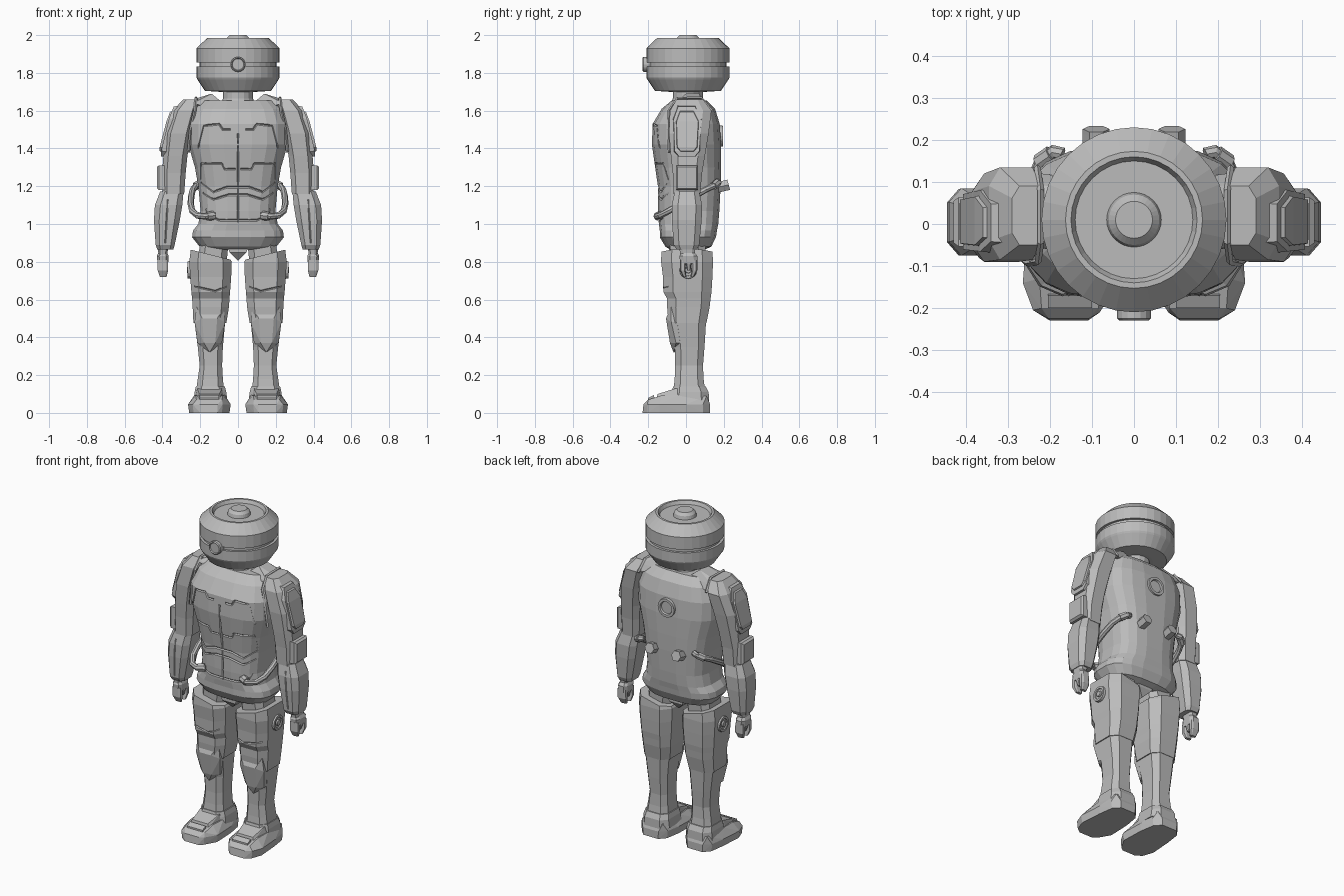
import bpy, bmesh, math
from mathutils import Vector, Matrix
from mathutils.bvhtree import BVHTree

grey = bpy.data.materials.new("mid_grey")
grey.diffuse_color = (0.5, 0.5, 0.5, 1)


def finish(name, bm):
    bmesh.ops.remove_doubles(bm, verts=bm.verts, dist=0.0002)
    bmesh.ops.recalc_face_normals(bm, faces=bm.faces)
    me = bpy.data.meshes.new(name)
    bm.to_mesh(me)
    bm.free()
    me.materials.append(grey)
    ob = bpy.data.objects.new(name, me)
    bpy.context.collection.objects.link(ob)
    return ob


def skin(name, rings):
    """Join rings of equal point count and cap both ends."""
    bm = bmesh.new()
    vs = [[bm.verts.new(p) for p in r] for r in rings]
    n = len(vs[0])
    for a, b in zip(vs, vs[1:]):
        for i in range(n):
            bm.faces.new((a[i], a[(i + 1) % n], b[(i + 1) % n], b[i]))
    bm.faces.new(vs[0])
    bm.faces.new(vs[-1])
    return finish(name, bm)


def loft(name, sections, n=8, e=3.2, tilt=0):
    """Sections (z, x0, x1, y0, y1), rounded-square outline; the last ring may tilt."""
    rings = []
    for k, (z, x0, x1, y0, y1) in enumerate(sections):
        cx, cy, hx, hy = (x0 + x1) / 2, (y0 + y1) / 2, (x1 - x0) / 2, (y1 - y0) / 2
        ring = []
        t = tilt if k == len(sections) - 1 else 0
        ks = 1 / math.cos(math.pi / n) if n == 8 else 1
        for i in range(n):
            a = 2 * math.pi * (i + 0.5) / n
            c, s = math.cos(a), math.sin(a)
            u = math.copysign(abs(c) ** (2 / e), c) * ks
            v = math.copysign(abs(s) ** (2 / e), s) * ks
            u, v = max(-1, min(1, u)), max(-1, min(1, v))
            ring.append((cx + hx * u, cy + hy * v, z + t * hx * u))
        rings.append(ring)
    return skin(name, rings)


def tube(name, path, r, n=8, ref=(0, 0, 1)):
    path = [Vector(p) for p in path]
    rings = []
    for i, p in enumerate(path):
        t = (path[min(i + 1, len(path) - 1)] - path[max(i - 1, 0)]).normalized()
        a = t.cross(Vector(ref)).normalized()
        b = t.cross(a)
        rings.append([p + r * (a * math.cos(2 * math.pi * k / n) + b * math.sin(2 * math.pi * k / n))
                      for k in range(n)])
    return skin(name, rings)


def lathe(name, profile, n=32, loc=(0, 0, 0), rot=None):
    ob = skin(name, [[(max(r, 0.001) * math.cos(2 * math.pi * i / n),
                       max(r, 0.001) * math.sin(2 * math.pi * i / n), z) for i in range(n)]
                     for r, z in profile])
    m = Matrix.Translation(loc)
    if rot:
        m = m @ Matrix.Rotation(math.radians(rot[0]), 4, rot[1])
    ob.data.transform(m)
    return ob


def hull(name, pts):
    bm = bmesh.new()
    for p in pts:
        bm.verts.new(p)
    out = bmesh.ops.convex_hull(bm, input=bm.verts)
    junk = [g for g in out["geom_interior"] if isinstance(g, bmesh.types.BMVert)]
    bmesh.ops.delete(bm, geom=junk, context="VERTS")
    return finish(name, bm)


def mirror(ob):
    me = ob.data.copy()
    me.transform(Matrix.Scale(-1, 4, (1, 0, 0)))
    me.flip_normals()
    ob.name, base = "left_" + ob.name, ob.name
    bpy.context.collection.objects.link(bpy.data.objects.new("right_" + base, me))


def groove(ob, pts, r=0.006):
    """Cut a panel line given as (x, z) points, projected from the front."""
    bm = bmesh.new()
    bm.from_mesh(ob.data)
    tree = BVHTree.FromBMesh(bm)
    bm.free()
    path = []
    for a, b in zip(pts, pts[1:]):
        for k in range(4):
            path.append(Vector(a).lerp(Vector(b), k / 4))
    path.append(Vector(pts[-1]))
    hits = [tree.ray_cast(Vector((p.x, -2, p.y)), Vector((0, 1, 0)))[0] for p in path]
    hits = [h for h in hits if h]
    if len(hits) < 2:
        return
    cutter = tube("groove_cutter", hits, r, 4, (0, 1, 0))
    cutter.hide_render = True
    mod = ob.modifiers.new("cut", "BOOLEAN")
    mod.operation, mod.solver, mod.object = "DIFFERENCE", "EXACT", cutter
    dg = bpy.context.evaluated_depsgraph_get()
    me = bpy.data.meshes.new_from_object(ob.evaluated_get(dg))
    ob.modifiers.remove(mod)
    if len(me.polygons) >= 20:
        ob.data = me
    bpy.data.objects.remove(cutter)


# Head, lens and neck
lathe("head", [(0, 1.70), (.1, 1.70), (.175, 1.705), (.215, 1.765), (.22, 1.775), (.22, 1.835),
               (.205, 1.835), (.205, 1.855), (.22, 1.855), (.22, 1.93), (.163, 1.985), (.15, 1.985),
               (.14, 1.965), (.065, 1.965), (.06, 1.985), (.044, 2.0), (0, 2.0)], 32, (0, .01, 0))
lathe("lens", [(0, 0), (.04, 0), (.04, .035), (.034, .04), (.03, .034), (0, .034)], 16,
      (0, -.19, 1.845), (90, "X"))
lathe("neck", [(.095, 1.62), (.08, 1.665), (.08, 1.71)], 16, (0, .01, 0))

# Torso with cut panel lines
torso = loft("torso", [(z, -h, h, f, b) for z, h, f, b in [
    (.865, .16, -.085, .10), (.88, .205, -.11, .135), (.93, .245, -.14, .16), (.965, .24, -.14, .165),
    (1.0, .212, -.145, .172), (1.07, .2, -.15, .178), (1.2, .212, -.15, .185), (1.3, .23, -.165, .187),
    (1.42, .265, -.182, .187), (1.53, .265, -.178, .18), (1.61, .235, -.13, .155),
    (1.655, .19, -.075, .11)]], 20, 2.9)
for half in [[(.195, 1.22), (.13, 1.17), (.06, 1.195), (0, 1.195)],
             [(.185, 1.165), (.13, 1.13), (.05, 1.155), (0, 1.155)],
             [(.17, 1.08), (.16, 1.05), (.1, 1.02), (0, 1.02)]]:
    groove(torso, half + [(-x, z) for x, z in half[-2::-1]])
groove(torso, [(0, 1.01), (0, 1.48)])
for s in (1, -1):
    groove(torso, [(s * x, z) for x, z in [(.012, 1.29), (.07, 1.29), (.085, 1.32), (.195, 1.32), (.195, 1.235)]])
    groove(torso, [(s * x, z) for x, z in [(.04, 1.5), (.08, 1.5), (.1, 1.53), (.18, 1.52), (.21, 1.4)]])

hull("crotch", [(x, y, z) for y in (-.09, .1) for x, z in [(-.06, .9), (.06, .9), (.045, .85), (-.045, .85)]]
     + [(0, -.05, .805), (0, .07, .805)])
lathe("back_ring", [(0, 0), (.058, 0), (.055, .03), (.04, .03), (.036, .02), (0, .02)], 24,
      (0, .165, 1.465), (-90, "X"))

side = []   # parts built for +x, mirrored at the end

# Shoulder yoke, back knob, hose and its end fittings
side.append(hull("shoulder_yoke", [(.08, -.03, 1.64), (.08, .1, 1.64), (.14, 0, 1.69), (.14, .07, 1.69),
                                   (.24, -.06, 1.64), (.24, .1, 1.64), (.22, 0, 1.665), (.22, .07, 1.665),
                                   (.1, -.05, 1.6), (.22, .12, 1.6)]))
side.append(tube("back_knob", [(.09, .15, 1.19), (.09, .215, 1.205), (.09, .226, 1.208)], .032, 6))
side.append(tube("hose", [(.12, -.14, 1.045), (.17, -.155, 1.04), (.215, -.135, 1.045), (.243, -.09, 1.07),
                          (.25, -.03, 1.105), (.248, .04, 1.145), (.24, .1, 1.18), (.22, .15, 1.205),
                          (.19, .172, 1.22), (.17, .165, 1.225)], .017))
side.append(tube("hose_front_fitting", [(.13, -.135, 1.045), (.165, -.15, 1.041)], .024))
side.append(tube("hose_back_fitting", [(.225, .145, 1.2), (.195, .166, 1.218)], .022))

# Arm
side.append(loft("upper_arm", [(1.16, .285, .40, -.065, .075), (1.27, .277, .402, -.07, .085),
                               (1.36, .268, .395, -.08, .10), (1.48, .245, .385, -.09, .12),
                               (1.60, .215, .345, -.085, .135), (1.66, .205, .29, -.05, .09)]))
side.append(tube("shoulder_seam", [(.262, -.088, 1.38), (.25, -.094, 1.5), (.228, -.09, 1.6),
                                   (.222, -.045, 1.665), (.222, .08, 1.668), (.23, .135, 1.6)], .008, 4, (1, 0, 0)))
outline = [(-.045, 1.63), (.05, 1.63), (.085, 1.56), (.075, 1.38), (.05, 1.35), (-.04, 1.35),
           (-.065, 1.38), (-.07, 1.56)]


def arm_x(z):
    return .395 if z < 1.4 else .395 - (z - 1.4) ** 1.4 * .55


def pad(name, k, x_in, x_out, k2):
    return hull(name, [(arm_x(1.49 + (z - 1.49) * f) + d, .008 + (y - .008) * f, 1.49 + (z - 1.49) * f)
                       for f, d in ((k, x_in), (k2, x_out)) for y, z in outline])


side.append(pad("shoulder_pad", 1, -.03, .012, .94))
side.append(pad("shoulder_pad_inset", .8, 0, .02, .74))
side.append(hull("arm_plate", [(x, .005 + y * k, 1.245 + z * k) for x, k in ((.38, 1), (.418, 1), (.43, .85))
                               for y in (-.058, .058) for z in (-.066, .066)]))
side.append(loft("elbow", [(1.13, .3, .40, -.05, .06), (1.19, .295, .395, -.055, .065)]))
forearm = loft("forearm", [(.865, .342, .428, -.05, .058), (.89, .335, .436, -.065, .07),
                           (1.02, .308, .445, -.075, .083), (1.10, .295, .44, -.075, .085),
                           (1.172, .288, .412, -.06, .07)])
groove(forearm, [(.385, .9), (.372, 1.13)], .004)
side.append(forearm)
side.append(loft("wrist", [(.83, .375, .42, -.03, .045), (.875, .37, .425, -.035, .05)]))
side.append(loft("palm", [(.79, .37, .425, -.03, .06), (.83, .367, .43, -.035, .06), (.85, .375, .42, -.025, .045)]))
for nm, y, z0 in (("front_finger", -.018, .72), ("back_finger", .045, .72), ("middle_finger", .014, .755)):
    dy = .012 if nm == "front_finger" else -.012 if nm == "back_finger" else 0
    side.append(loft(nm, [(z0, .378, .414, y + dy - .009, y + dy + .009), (z0 + .035, .37, .425, y - .015, y + .015),
                          (.81, .372, .425, y - .015, y + .015)]))

# Leg
side.append(loft("hip_joint", [(.8, .06, .215, -.08, .1), (.9, .05, .2, -.085, .105)]))
thigh = loft("thigh", [(.475, .062, .236, -.092, .108), (.56, .048, .24, -.1, .125), (.605, .045, .243, -.1, .13),
                       (.64, .042, .247, -.12, .135), (.72, .036, .253, -.122, .14), (.80, .033, .258, -.132, .143),
                       (.838, .04, .25, -.13, .14)], tilt=.25)
groove(thigh, [(.06, .67), (.12, .645), (.23, .67)], .005)
side.append(thigh)
side.append(hull("knee_guard", [(x, y, z) for z, x0, x1, f, b in (
    (.56, .075, .22, -.1, .0), (.48, .068, .23, -.098, .01), (.37, .085, .215, -.073, -.03))
    for x in (x0, x1) for y in (f + .02, b)] + [(.11, -.106, .5), (.19, -.106, .5), (.12, -.085, .37),
                                               (.18, -.085, .37), (.15, -.066, .32), (.15, -.02, .33)]))
shin = loft("shin", [(.13, .075, .22, -.065, .1), (.18, .08, .213, -.06, .093), (.25, .084, .203, -.057, .09),
                     (.35, .08, .213, -.06, .098), (.48, .068, .23, -.085, .106)])
side.append(shin)
side.append(lathe("hip_disc", [(0, 0), (.048, 0), (.045, .022), (.032, .022), (.03, .016), (.018, .016),
                               (.016, .024), (0, .024)], 16, (.245, .012, .757), (90, "Y")))

# Foot
side.append(loft("ankle_cuff", [(.06, .055, .235, -.08, .122), (.11, .062, .23, -.075, .12),
                                (.14, .07, .223, -.068, .105)]))
plan = [(.085, -.21), (.11, -.23), (.2, -.23), (.235, -.205), (.258, -.14), (.248, 0), (.235, .09),
        (.2, .128), (.1, .128), (.065, .09), (.05, 0), (.045, -.14)]
side.append(hull("foot", [(.15 + (x - .15) * k, y if k < 1.02 else max(y, -.225), z)
                          for z, k in ((0, 1), (.045, 1.06)) for x, y in plan]
                 + [(.085, -.2, .07), (.22, -.2, .07), (.08, -.13, .092), (.225, -.13, .092),
                    (.07, -.04, .095), (.23, -.04, .095), (.08, .11, .09), (.22, .11, .09)]))
side.append(hull("instep", [(.09, -.155, .08), (.215, -.155, .08), (.1, -.15, .1), (.205, -.15, .1),
                            (.075, -.05, .08), (.23, -.05, .08), (.085, -.06, .128), (.215, -.06, .128),
                            (.085, 0, .13), (.215, 0, .13)]))
side.append(hull("toe_ridge", [(x, y, z) for x in (.1, .205) for y, z in
                               ((-.2, .06), (-.2, .08), (-.17, .095), (-.165, .07))]))

for ob in side:
    mirror(ob)
